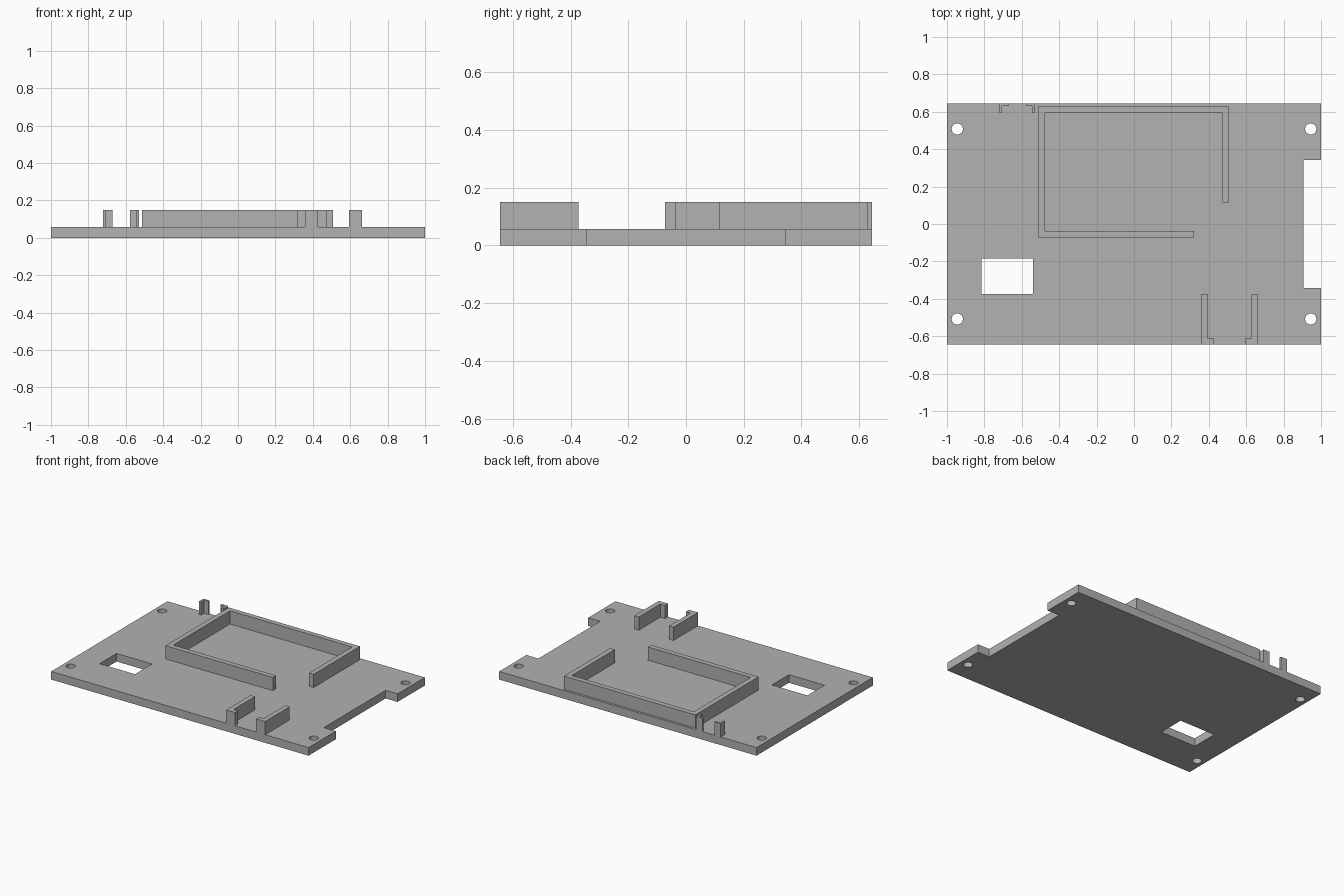
import bpy
import bmesh

if "Cube" in bpy.data.objects:
    bpy.data.objects.remove(bpy.data.objects["Cube"], do_unlink=True)

W, D = 1.0, 0.645          # half width and half depth of the plate
PLATE_TOP, WALL_TOP = 0.057, 0.15

grey = bpy.data.materials.new("plain grey")
grey.use_nodes = True
colour = (0.445, 0.445, 0.445, 1)
grey.diffuse_color = colour
grey.node_tree.nodes["Principled BSDF"].inputs["Base Color"].default_value = colour


def prism(name, outline, z0, z1):
    """Extrude a flat outline from z0 up to z1."""
    bm = bmesh.new()
    base = bm.faces.new([bm.verts.new((x, y, z0)) for x, y in outline])
    top = bmesh.ops.extrude_face_region(bm, geom=[base])["geom"]
    verts = [v for v in top if isinstance(v, bmesh.types.BMVert)]
    bmesh.ops.translate(bm, vec=(0, 0, z1 - z0), verts=verts)
    bmesh.ops.recalc_face_normals(bm, faces=bm.faces)
    mesh = bpy.data.meshes.new(name)
    bm.to_mesh(mesh)
    bm.free()
    mesh.materials.append(grey)
    obj = bpy.data.objects.new(name, mesh)
    bpy.context.collection.objects.link(obj)
    return obj


def cut(target, cutter):
    """Subtract the cutter for good and discard it."""
    mod = target.modifiers.new("cut", "BOOLEAN")
    mod.operation, mod.solver, mod.object = "DIFFERENCE", "EXACT", cutter
    bpy.context.view_layer.objects.active = target
    bpy.ops.object.modifier_apply(modifier=mod.name)
    bpy.data.objects.remove(cutter, do_unlink=True)


def mirrored_pair(name, centre, outline):
    """Wall pieces facing each other; x is the distance from the centre."""
    for side, label in ((-1, "right"), (1, "left")):
        prism(f"{name}_{label}", [(centre + side * x, y) for x, y in outline],
              PLATE_TOP, WALL_TOP)


# Base plate with a notch in its left edge
N, NX = 0.343, 0.907
plate = prism("base_plate", [(-W, -D), (W, -D), (W, -N), (NX, -N),
                             (NX, N), (W, N), (W, D), (-W, D)], 0, PLATE_TOP)

# Rectangular window
cut(plate, prism("window_cutter", [(-0.815, -0.373), (-0.539, -0.373),
                                   (-0.539, -0.184), (-0.815, -0.184)], -0.1, 0.2))

# Corner screw holes
for x in (-0.945, 0.945):
    for y in (-0.508, 0.508):
        bpy.ops.mesh.primitive_cylinder_add(vertices=32, radius=0.03, depth=0.4,
                                            location=(x, y, 0))
        hole = bpy.context.object
        hole.data.materials.append(grey)
        cut(plate, hole)

# Compartment wall, open at one corner
L, R, F, B, T = -0.513, 0.508, -0.073, 0.629, 0.036
prism("compartment_wall", [(0.322, F), (L, F), (L, B), (R, B), (R, 0.115),
                           (R - T, 0.115), (R - T, B - T), (L + T, B - T),
                           (L + T, F + T), (0.322, F + T)], PLATE_TOP, WALL_TOP)

# Front bracket walls with inward lips
mirrored_pair("front_bracket", 0.511, [(0.152, -D), (0.152, -0.373), (0.117, -0.373),
                                       (0.117, -0.612), (0.082, -0.612), (0.082, -D)])

# Small rear clips with thin inward lips
mirrored_pair("rear_clip", -0.625, [(0.096, D), (0.096, 0.596), (0.08, 0.596),
                                    (0.08, 0.632), (0.047, 0.632), (0.047, D)])
